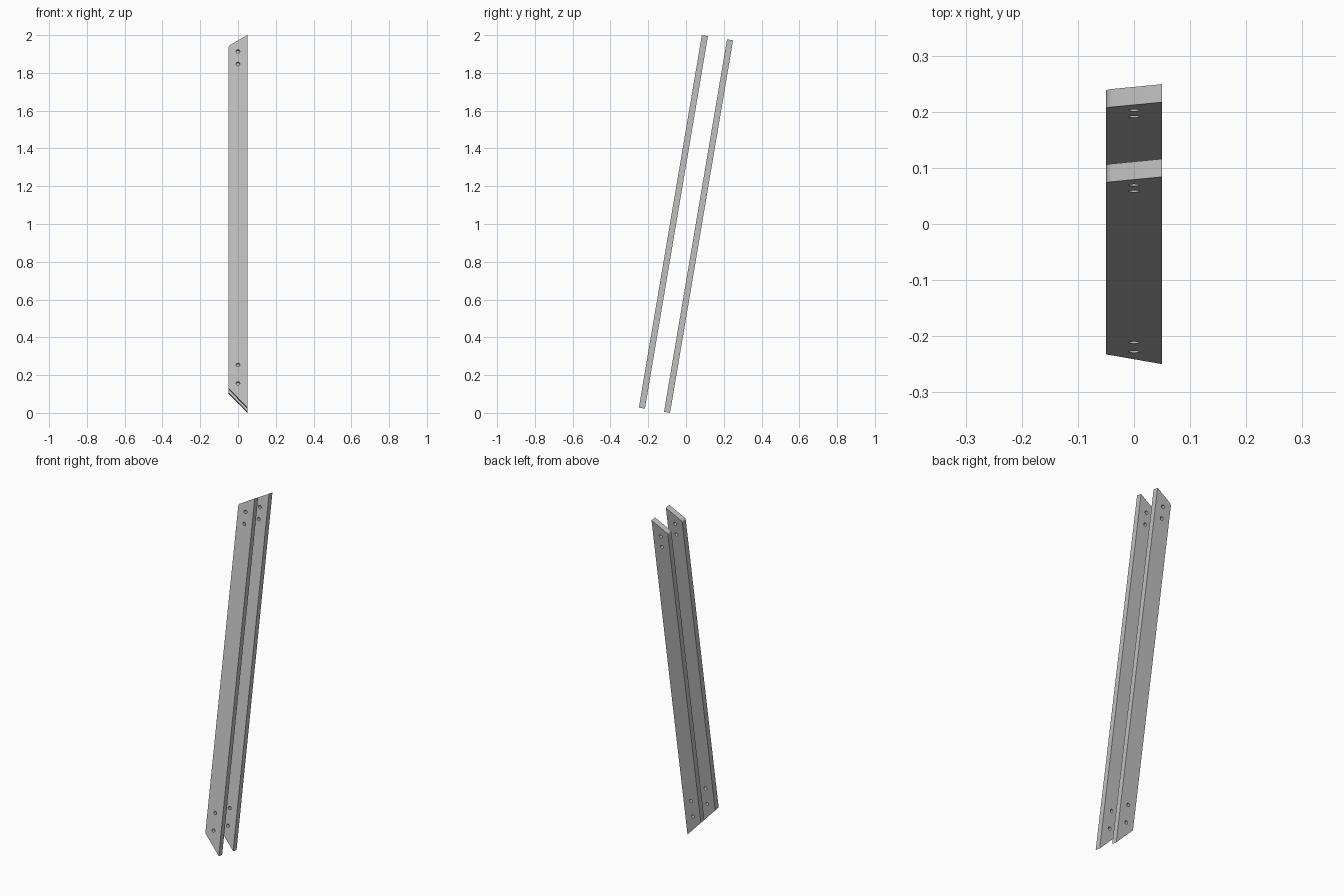
import bpy, bmesh, math
from mathutils import Vector

cube = bpy.data.objects.get("Cube")
if cube:
    bpy.data.objects.remove(cube, do_unlink=True)

HALF = 0.0495          # half the plank width
LENGTH = 2.0
THICK = 0.0325
GAP = 0.135            # spacing between planks, square to their faces
LEAN = math.radians(9.6)
HOLE_R = 0.0097
HOLES = (0.130, 0.229, 1.845, 1.912)

grey = bpy.data.materials.new("light grey")
grey.use_nodes = True
grey.diffuse_color = (0.53, 0.53, 0.53, 1)
grey.node_tree.nodes["Principled BSDF"].inputs["Base Color"].default_value = (0.53, 0.53, 0.53, 1)


def arc(cx, cy, r, start, end, n):
    """Points along an arc, angles in degrees."""
    angles = [math.radians(start + (end - start) * i / n) for i in range(n + 1)]
    return [(cx + r * math.cos(a), cy + r * math.sin(a)) for a in angles]


def outline():
    """Plank face: slanted foot, sloping top with one rounded corner."""
    slope = math.radians(30)
    r = 0.02
    corner = LENGTH - 2 * HALF * math.tan(slope)
    cx = -HALF + r
    cy = corner + r * math.tan(slope) - r / math.cos(slope)
    rounded = arc(cx, cy, r, 120, 180, 8)
    return [(HALF, 0), (HALF, LENGTH)] + rounded + [(-HALF, 0.103)]


def add_loop(curve, points):
    spline = curve.splines.new("POLY")
    spline.points.add(len(points) - 1)
    for p, (x, y) in zip(spline.points, points):
        p.co = (x, y, 0, 1)
    spline.use_cyclic_u = True


def plank(name, offset):
    # Filled outline with bolt holes, extruded to thickness
    curve = bpy.data.curves.new(name, "CURVE")
    curve.dimensions = "2D"
    curve.fill_mode = "BOTH"
    curve.extrude = THICK / 2
    add_loop(curve, outline())
    for h in HOLES:
        add_loop(curve, arc(0, h, HOLE_R, 0, 360, 24)[:-1])
    obj = bpy.data.objects.new(name, curve)
    bpy.context.collection.objects.link(obj)
    bpy.ops.object.select_all(action="DESELECT")
    obj.select_set(True)
    bpy.context.view_layer.objects.active = obj
    bpy.ops.object.convert(target="MESH")
    obj = bpy.context.object

    # Weld the caps to the sides
    bm = bmesh.new()
    bm.from_mesh(obj.data)
    bmesh.ops.remove_doubles(bm, verts=bm.verts, dist=0.00005)
    bmesh.ops.recalc_face_normals(bm, faces=bm.faces)
    bm.to_mesh(obj.data)
    bm.free()
    obj.data.materials.clear()
    obj.data.materials.append(grey)
    bpy.ops.object.shade_smooth_by_angle(angle=math.radians(25))

    # Lean the plank backwards
    normal = Vector((0, math.cos(LEAN), -math.sin(LEAN)))
    obj.rotation_euler = (math.pi / 2 - LEAN, 0, 0)
    obj.location = Vector((0, -0.2496, 0.028)) + normal * (offset + THICK / 2)
    return obj


plank("front_plank", 0)
plank("back_plank", GAP)
